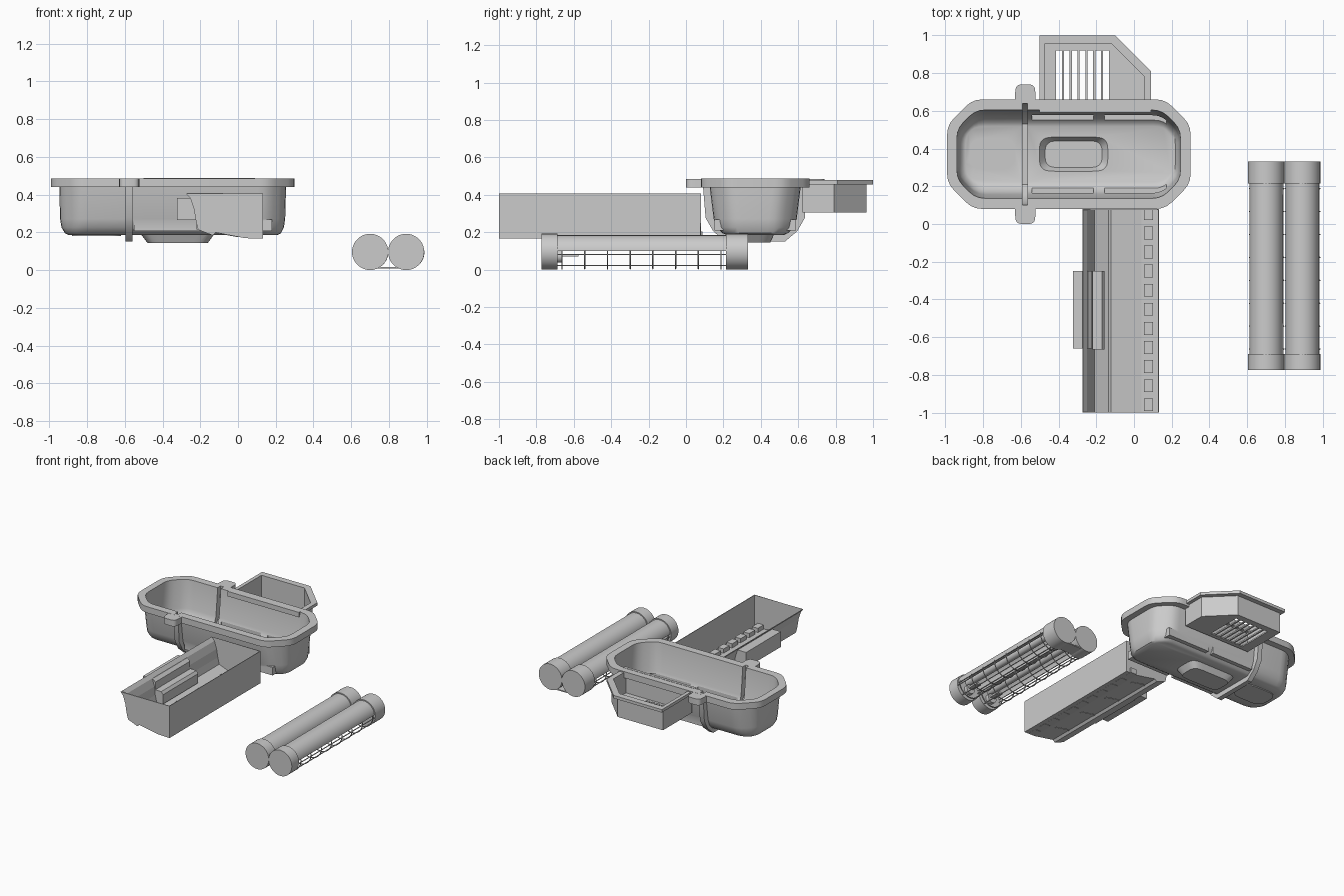
import bpy, bmesh, math
from mathutils import Vector

if "Cube" in bpy.data.objects:
    bpy.data.objects.remove(bpy.data.objects["Cube"])


def loft(name, rings, smooth=None):
    """Closed solid through a stack of equal-length rings."""
    bm = bmesh.new()
    rows = [[bm.verts.new(p) for p in r] for r in rings]
    n = len(rows[0])
    for a, b in zip(rows, rows[1:]):
        for i in range(n):
            j = (i + 1) % n
            bm.faces.new((a[i], a[j], b[j], b[i]))
    bm.faces.new(rows[0])
    bm.faces.new(rows[-1])
    bmesh.ops.recalc_face_normals(bm, faces=bm.faces)
    me = bpy.data.meshes.new(name)
    bm.to_mesh(me)
    bm.free()
    ob = bpy.data.objects.new(name, me)
    bpy.context.collection.objects.link(ob)
    if smooth:
        select(ob)
        bpy.ops.object.shade_smooth_by_angle(angle=math.radians(smooth))
    return ob


def select(ob):
    bpy.ops.object.select_all(action='DESELECT')
    bpy.context.view_layer.objects.active = ob
    ob.select_set(True)


def prism(name, pts, axis, a, b, smooth=None):
    place = {'x': lambda p, t: (t, p[0], p[1]), 'y': lambda p, t: (p[0], t, p[1]),
             'z': lambda p, t: (p[0], p[1], t)}[axis]
    return loft(name, [[place(p, t) for p in pts] for t in (a, b)], smooth)


def box(name, x0, x1, y0, y1, z0, z1):
    return prism(name, [(x0, y0), (x1, y0), (x1, y1), (x0, y1)], 'z', z0, z1)


def boolean(base, other, op):
    m = base.modifiers.new('cut', 'BOOLEAN')
    m.operation, m.solver, m.object = op, 'EXACT', other
    select(base)
    bpy.ops.object.modifier_apply(modifier=m.name)
    bpy.data.objects.remove(other, do_unlink=True)


CY = 0.37  # tub centre line


def ring(x0, x1, hy, ch, z, cy=CY):
    """Octagon with rounded corners."""
    c = [(x0 + ch, -hy), (x1 - ch, -hy), (x1, -hy + ch), (x1, hy - ch),
         (x1 - ch, hy), (x0 + ch, hy), (x0, hy - ch), (x0, -hy + ch)]
    c = [Vector(p) for p in c]
    out = []
    for i, p in enumerate(c):
        u, v = c[i - 1] - p, c[(i + 1) % 8] - p
        a = p + u.normalized() * min(.05, u.length * .35)
        b = p + v.normalized() * min(.05, v.length * .35)
        for t in (0, .33, .67, 1):
            q = a * (1 - t) ** 2 + p * 2 * t * (1 - t) + b * t * t
            out.append((q.x, q.y + cy, z))
    return out


# tub: outer solids joined, then inner solids removed
def tub_body(t, top):
    levels = [(-.90, .21, .155, .05, .19), (-.917, .227, .175, .065, .199),
              (-.935, .243, .205, .085, .23), (-.943, .25, .222, .1, .275), (-.947, .255, .245, .1, top)]
    return loft('tub', [ring(a + t, b - t, h - t, c, z + (t if i < 4 else 0))
                        for i, (a, b, h, c, z) in enumerate(levels)])


def tub_extras(t, top):
    half = [(.28 - t, top), (.265 - t, .28), (.225 - t, .21 + t), (.16, .155 + t)]
    prof = [(CY + y, z) for y, z in half] + [(CY - y, z) for y, z in half[::-1]]
    yield prism('rib', prof, 'x', -.597 + t * .6, -.56 - t * .6)
    yield loft('sump', [ring(-.48 + t, -.16 - t, .08 - t, .03, .148 + t),
                        ring(-.53 + t, -.11 - t, .112 - t, .035, .215 + t)])
    yield loft('pad', [ring(-.88 + t, -.62 - t, .093 - t, .04, .184 + t),
                       ring(-.88 + t, -.62 - t, .093 - t, .04, .21 + t)])
    for a, b in ((-.55, -.205), (-.165, .18)):
        yield box('pocket', a + t, b - t, CY - .218 + t, CY + .218 - t, .212 + t, .272 - t)


tub = tub_body(0, .46)
for part in tub_extras(0, .46):
    boolean(tub, part, 'UNION')
boolean(tub, loft('rim', [ring(-.99, .30, .29, .135, z) for z in (.443, .49)]), 'UNION')
boolean(tub, loft('lugs', [ring(-.63, -.522, .37, .02, z) for z in (.4435, .4895)]), 'UNION')
boolean(tub, tub_body(.008, .52), 'DIFFERENCE')
for part in tub_extras(.009, .53):
    boolean(tub, part, 'DIFFERENCE')
select(tub)
bpy.ops.object.shade_smooth_by_angle(angle=math.radians(32))


# side basket with slotted floor
def basket_outline(x0, x1, y0, y1, cut):
    return [(x0, y0), (x1, y0), (x1, y1 - cut), (x1 - cut, y1), (x0, y1)]


basket = prism('side_basket', basket_outline(-.485, .065, .622, .965, .175), 'z', .31, .47)
boolean(basket, prism('lip', basket_outline(-.5, .09, .6, 1.0, .19), 'z', .46, .482), 'UNION')
boolean(basket, prism('hollow', basket_outline(-.473, .053, .634, .953, .17), 'z', .32, .55), 'DIFFERENCE')
for i in range(7):
    x = -.412 + i * .0415
    boolean(basket, box('slot', x, x + .03, .652, .92, .29, .34), 'DIFFERENCE')
box('basket_hook', -.5, .09, .592, .612, .455, .492)

# long trough: open sheet with end walls
profile = [(-.272, .41), (-.25, .385), (-.232, .33), (-.222, .27), (-.21, .22), (-.135, .19),
           (-.12, .205), (.04, .175), (.13, .172), (.13, .41)]
bm = bmesh.new()
rows = [[bm.verts.new((x, y, z)) for x, z in profile] for y in (-.997, .077)]
for i in range(len(profile) - 1):
    bm.faces.new((rows[0][i], rows[0][i + 1], rows[1][i + 1], rows[1][i]))
bm.faces.new(rows[0][::-1])
bm.faces.new(rows[1])
bmesh.ops.recalc_face_normals(bm, faces=bm.faces)
me = bpy.data.meshes.new('trough')
bm.to_mesh(me)
bm.free()
trough = bpy.data.objects.new('trough', me)
bpy.context.collection.objects.link(trough)
sol = trough.modifiers.new('sheet', 'SOLIDIFY')
sol.thickness, sol.offset = .006, 0
select(trough)
bpy.ops.object.modifier_apply(modifier='sheet')

# raised floor studs, floor ribs and edge block of the trough
for i in range(11):
    y = -.992 + i * .1012
    box('trough_stud', .052, .1, y, y + .068, .17, .208)
for y in (-.84, -.57, -.31, -.04):
    prism('trough_rib', [(-.12, .2), (0, .178), (0, .19), (-.12, .212)], 'y', y, y + .018)
prism('trough_block', [(-.323, .27), (-.222, .27), (-.222, .365), (-.245, .385), (-.323, .385)],
      'y', -.66, -.25)
prism('trough_inner_block', [(-.22, .22), (-.155, .22), (-.155, .29), (-.17, .31), (-.22, .31)],
      'y', -.665, -.25)


# twin tubes with half shells and wire guards
def arc(cx, r, a0, a1, n, cz=.1):
    return [(cx + r * math.cos(math.radians(a0 + (a1 - a0) * i / n)),
             cz + r * math.sin(math.radians(a0 + (a1 - a0) * i / n))) for i in range(n + 1)]


def wire(cu, pts):
    s = cu.splines.new('POLY')
    s.points.add(len(pts) - 1)
    for p, q in zip(s.points, pts):
        p.co = (*q, 1)


for cx in (.7, .891):
    for y0, y1 in ((-.773, -.688), (.215, .332)):
        prism('tube_cap', arc(cx, .096, 0, 350, 35), 'y', y0, y1, 35)
    prism('tube_shell', arc(cx, .088, 3, 177, 24) + arc(cx, .081, 177, 3, 24), 'y', -.69, .216, 35)
    prism('lamp', arc(cx, .026, 0, 345, 23, .135), 'y', -.69, .216, 35)
    prism('lamp_socket', arc(cx, .035, 0, 345, 23, .076), 'y', -.69, -.66, 35)
    box('lamp_clip', cx - .02, cx + .02, -.665, -.575, .075, .088)
    cu = bpy.data.curves.new('wire_guard', 'CURVE')
    cu.dimensions, cu.bevel_depth, cu.bevel_resolution = '3D', .0035, 1
    for i in range(8):
        y = -.663 + i * .1215
        wire(cu, [(x, y, z) for x, z in arc(cx + .003, .091, 176, 364, 24)])
    for a in (-10, -58, -122, -170):
        x, z = arc(cx + .003, .088, a, a + 1, 1)[0]
        wire(cu, [(x, -.69, z), (x, .216, z)])
    ob = bpy.data.objects.new('wire_guard', cu)
    bpy.context.collection.objects.link(ob)
    select(ob)
    bpy.ops.object.convert(target='MESH')
box('tube_link', .72, .865, .225, .325, .012, .02)

# drop everything so the lowest point sits on the ground
bpy.context.view_layer.update()
low = min((o.matrix_world @ v.co).z for o in bpy.data.objects if o.type == 'MESH' for v in o.data.vertices)
for o in bpy.data.objects:
    o.location.z -= low
